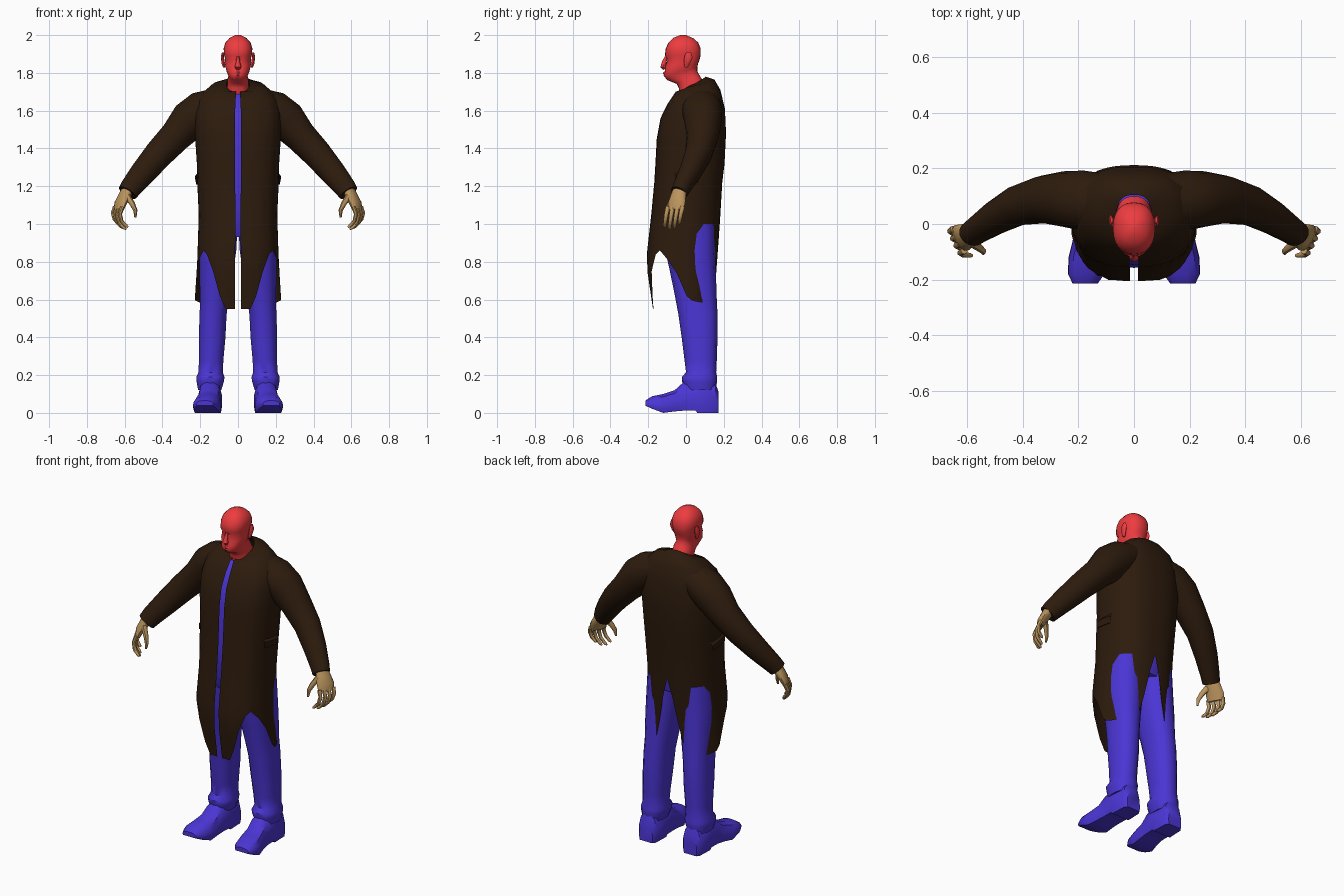
import bpy, bmesh, math
from mathutils import Vector


def material(name, rgb):
    m = bpy.data.materials.new(name)
    m.diffuse_color = (*rgb, 1)
    return m


RED = material("red_skin", (0.85, 0.045, 0.05))
BROWN = material("dark_brown", (0.026, 0.011, 0.004))
BLUE = material("blue_cloth", (0.07, 0.036, 0.66))
TAN = material("tan_skin", (0.5, 0.3, 0.11))


def loft(name, rings, mat, closed=True, caps=True, mirror=False, angle=45):
    """Skin a list of equally long point rings."""
    bm = bmesh.new()
    rows = [[bm.verts.new(p) for p in r] for r in rings]
    n = len(rows[0])
    for a, b in zip(rows, rows[1:]):
        for i in range(n if closed else n - 1):
            j = (i + 1) % n
            bm.faces.new((a[i], a[j], b[j], b[i]))
    if caps:
        bm.faces.new(rows[0])
        bm.faces.new(rows[-1])
    bmesh.ops.recalc_face_normals(bm, faces=bm.faces)
    me = bpy.data.meshes.new(name)
    bm.to_mesh(me)
    bm.free()
    me.materials.append(mat)
    ob = bpy.data.objects.new(name, me)
    bpy.context.collection.objects.link(ob)
    bpy.ops.object.select_all(action='DESELECT')
    ob.select_set(True)
    bpy.context.view_layer.objects.active = ob
    bpy.ops.object.shade_smooth_by_angle(angle=math.radians(angle))
    if mirror:
        ob.modifiers.new("mirror", 'MIRROR').use_mirror_merge = False
    return ob


def spow(v, e):
    return math.copysign(abs(v) ** e, v)


def body_point(sec, phi, e=0.85, xc=0.0):
    """Point of a tilted oval section; phi 0 is the front, 180 the back."""
    zf, zb, a, yf, yb = sec
    c, s = math.cos(math.radians(phi)), math.sin(math.radians(phi))
    y = (yf + yb) / 2 - spow(c, e) * (yb - yf) / 2
    return (xc + a * spow(s, e), y, zf + (zb - zf) * (1 - c) / 2)


def body_rings(secs, n=20, e=0.85):
    return [[body_point(s[:5], 360 * i / n, e, s[5] if len(s) > 5 else 0) for i in range(n)] for s in secs]


def tube(name, path, mat, wide=(0, 1, 0), n=12, **kw):
    """Tube along (point, radius along wide, other radius)."""
    pts = [Vector(p[0]) for p in path]
    rings = []
    for k, (_, ru, rv) in enumerate(path):
        d = (pts[min(k + 1, len(pts) - 1)] - pts[max(k - 1, 0)]).normalized()
        u = Vector(wide)
        u = (u - d * u.dot(d)).normalized()
        v = d.cross(u)
        rings.append([pts[k] + u * ru * math.cos(t) + v * rv * math.sin(t)
                      for t in (2 * math.pi * i / n for i in range(n))])
    return loft(name, rings, mat, **kw)


# Head and neck: (z front, z back, half width, y front, y back)
loft("head", body_rings([
    (1.66, 1.74, .062, -.035, .10), (1.72, 1.765, .056, -.038, .085),
    (1.742, 1.79, .056, -.05, .07), (1.762, 1.81, .05, -.10, .06),
    (1.785, 1.83, .06, -.118, .06), (1.808, 1.85, .066, -.112, .064),
    (1.835, 1.865, .069, -.11, .07), (1.87, 1.885, .069, -.098, .076),
    (1.892, 1.90, .074, -.112, .078), (1.93, 1.93, .076, -.107, .077),
    (1.96, 1.96, .067, -.093, .065), (1.985, 1.983, .046, -.068, .04),
    (2.0, 2.0, .014, -.03, .0)], 24), RED, angle=50)

# Nose, lips and ears
tube("nose", [((0, -.105, 1.885), .008, .008), ((0, -.116, 1.855), .011, .012),
              ((0, -.121, 1.832), .018, .015), ((0, -.112, 1.82), .012, .008)], RED, (1, 0, 0), 8)
tube("lips", [((-.028, -.098, 1.797), .003, .003), ((0, -.115, 1.799), .008, .007),
              ((.028, -.098, 1.797), .003, .003)], RED, (0, 0, 1), 8)
tube("ear", [((.073, .0, 1.83), .008, .006), ((.078, .005, 1.85), .016, .009),
             ((.083, .013, 1.885), .022, .008), ((.08, .015, 1.908), .012, .005)],
     RED, (0, 1, 0), 8, mirror=True)

# Long coat: tilted rings down to the waist, then each column runs to its own hem
UPPER = [(1.70, 1.78, .062, -.03, .105), (1.70, 1.765, .14, -.055, .15),
         (1.64, 1.71, .205, -.095, .182), (1.56, 1.61, .228, -.135, .206),
         (1.45, 1.48, .228, -.155, .212), (1.32, 1.32, .218, -.162, .204),
         (1.22, 1.22, .216, -.168, .192), (1.05, 1.05, .208, -.184, .182)]
LOWER = [(1.05, .208, -.184, .182), (.80, .216, -.212, .166), (.55, .232, -.175, .157)]
HEM = [(2, .55), (12, .55), (20, .62), (32, .75), (46, .84), (55, .86), (72, .81), (84, .74),
       (93, .62), (100, .595), (125, .58), (150, .57), (160, .62), (168, .76), (175, .92), (180, 1.03)]


def lower_section(z):
    for p, q in zip(LOWER, LOWER[1:]):
        if z >= q[0] - 1e-6:
            t = (p[0] - z) / (p[0] - q[0])
            a, f, b = (p[k] + (q[k] - p[k]) * t for k in (1, 2, 3))
            return (z, z, a, f, b)


columns = HEM + [(360 - p, h) for p, h in reversed(HEM[:-1])]
coat = [[body_point(s, p, .8) for p, _ in columns] for s in UPPER]
for k in range(1, 6):
    coat.append([body_point(lower_section(1.05 + (h - 1.05) * k / 5), p, .8) for p, h in columns])
loft("coat", coat, BROWN, closed=False, caps=False, angle=60)

# Sleeves and side pocket flaps
tube("sleeve", [((.10, .075, 1.64), .105, .085), ((.19, .085, 1.60), .108, .105),
                ((.255, .09, 1.55), .10, .105), ((.33, .088, 1.465), .086, .085),
                ((.42, .066, 1.37), .072, .077), ((.50, .022, 1.275), .06, .068),
                ((.565, -.022, 1.195), .048, .058), ((.585, -.038, 1.165), .045, .053)],
     BROWN, n=16, mirror=True, angle=60)
tube("pocket_flap", [((.203, .01, 1.275), .06, .004), ((.222, .005, 1.25), .065, .006),
                     ((.218, .0, 1.215), .06, .004)], BROWN, n=8, mirror=True)

# Shirt front and trousers, with gathered cuffs above the boots
loft("shirt", body_rings([
    (1.695, 1.72, .05, -.028, .09), (1.66, 1.68, .12, -.07, .13), (1.57, 1.59, .18, -.122, .17),
    (1.45, 1.45, .19, -.148, .18), (1.2, 1.2, .185, -.158, .165), (1.02, 1.02, .185, -.15, .16),
    (.93, .93, .17, -.11, .14)], 20), BLUE)
loft("trouser_leg", body_rings([
    (1.0, 1.0, .10, -.12, .155, .10), (.86, .86, .10, -.11, .155, .107), (.75, .75, .092, -.085, .158, .115),
    (.6, .6, .077, -.055, .163, .125), (.52, .52, .073, -.04, .167, .132), (.4, .4, .072, -.023, .167, .137),
    (.28, .28, .066, -.008, .163, .142), (.215, .215, .066, .0, .16, .145), (.19, .19, .076, -.022, .165, .146),
    (.165, .165, .074, -.02, .165, .147), (.12, .12, .062, -.005, .155, .15)], 14), BLUE, mirror=True)

# Boots: (y, x centre, half width, sole z, top z) with flat soles
BOOT = [(.173, .148, .045, .0, .11), (.155, .148, .06, .0, .16), (.06, .148, .064, .0, .18),
        (.05, .148, .064, .012, .18), (-.01, .15, .063, .012, .165), (-.06, .155, .066, .008, .12),
        (-.12, .163, .073, .0, .10), (-.18, .172, .066, .022, .088), (-.215, .176, .045, .038, .065)]
SHAPE = [(-.9, 0), (.9, 0), (1, .2), (.97, .5), (.75, .85), (.3, 1), (-.3, 1), (-.75, .85), (-.97, .5), (-1, .2)]
loft("boot", [[(xc + u * hw, y, z0 + v * (z1 - z0)) for u, v in SHAPE] for y, xc, hw, z0, z1 in BOOT],
     BLUE, mirror=True, angle=40)

# Hands: palm, four curled fingers and a thumb
ACROSS = (.5, .86, 0)
tube("palm", [((.58, -.032, 1.19), .034, .03), ((.60, -.04, 1.15), .045, .028),
              ((.622, -.05, 1.11), .052, .024), ((.632, -.055, 1.075), .047, .015)],
     TAN, ACROSS, 12, mirror=True)
for i, (name, length) in enumerate((("index", .95), ("middle", 1.05), ("ring", 1.0), ("little", .8))):
    x, y, z = .612 + .013 * i, -.096 + .026 * i, 1.09
    steps = [(0, 0, 0, .0125), (.014, -.008, -.04, .0115), (.004, -.014, -.08, .0105),
             (-.022, -.017, -.106, .009), (-.032, -.018, -.113, .004)]
    tube(name + "_finger", [((x + dx * length, y + dy, z + dz * length), r, r)
                            for dx, dy, dz, r in steps], TAN, ACROSS, 8, mirror=True)
tube("thumb", [((.585, -.065, 1.145), .02, .018), ((.558, -.085, 1.105), .015, .014),
               ((.543, -.098, 1.07), .012, .011), ((.543, -.106, 1.035), .006, .006)],
     TAN, ACROSS, 8, mirror=True)
